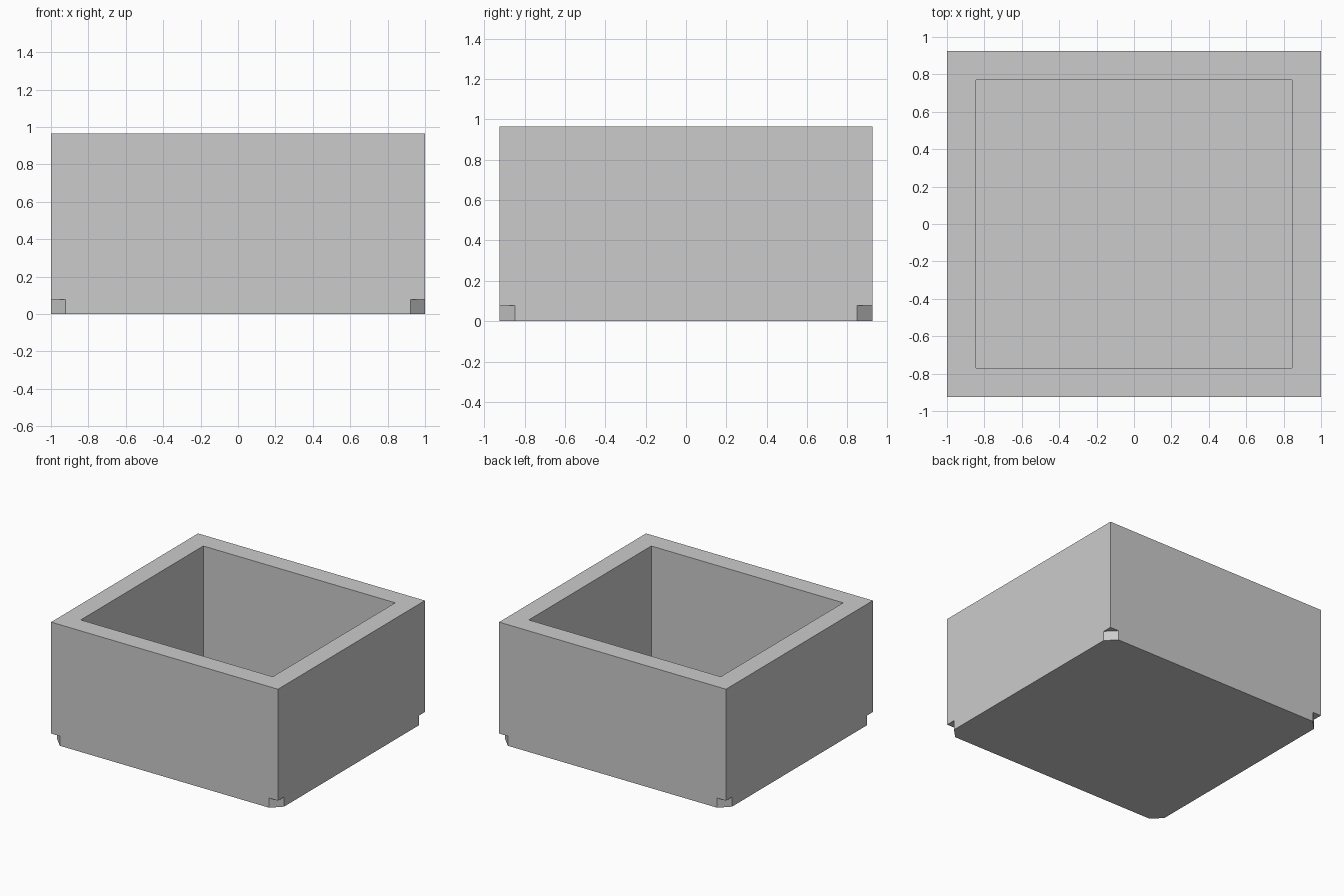
import bpy, bmesh, math

cube = bpy.data.objects.get("Cube")
if cube:
    bpy.data.objects.remove(cube, do_unlink=True)

WIDTH, DEPTH, HEIGHT = 2.0, 1.85, 0.965
UNIT = 0.077            # floor thickness, notch size, half the wall thickness

grey = bpy.data.materials.new("plain_grey")
grey.use_nodes = True
grey.diffuse_color = (0.6, 0.6, 0.6, 1)
grey.node_tree.nodes["Principled BSDF"].inputs["Base Color"].default_value = (0.6, 0.6, 0.6, 1)


def prism(name, outline, bottom, top):
    """Extrude a flat outline between two heights."""
    bm = bmesh.new()
    base = bm.faces.new([bm.verts.new((x, y, bottom)) for x, y in outline])
    up = bmesh.ops.extrude_face_region(bm, geom=[base])["geom"]
    for v in up:
        if isinstance(v, bmesh.types.BMVert):
            v.co.z = top
    bmesh.ops.recalc_face_normals(bm, faces=bm.faces)
    mesh = bpy.data.meshes.new(name)
    bm.to_mesh(mesh)
    bm.free()
    mesh.materials.append(grey)
    obj = bpy.data.objects.new(name, mesh)
    bpy.context.collection.objects.link(obj)
    return obj


def rectangle(w, d):
    return [(-w / 2, -d / 2), (w / 2, -d / 2), (w / 2, d / 2), (-w / 2, d / 2)]


def carve(target, cutter):
    """Cut one object out of another, then discard the cutter."""
    mod = target.modifiers.new(cutter.name, 'BOOLEAN')
    mod.operation = 'DIFFERENCE'
    mod.solver = 'EXACT'
    mod.object = cutter
    bpy.context.view_layer.objects.active = target
    bpy.ops.object.modifier_apply(modifier=mod.name)
    bpy.data.objects.remove(cutter, do_unlink=True)


# Outer block
box = prism("open_box", rectangle(WIDTH, DEPTH), 0, HEIGHT)

# Hollow interior with a thin floor
wall = 2 * UNIT
carve(box, prism("cavity", rectangle(WIDTH - 2 * wall, DEPTH - 2 * wall), UNIT, HEIGHT + 0.2))

# Diagonal notch under each corner
for sx in (-1, 1):
    for sy in (-1, 1):
        x, y = sx * WIDTH / 2, sy * DEPTH / 2
        reach = 2 * UNIT
        outline = [(x - sx * reach, y + sy * UNIT),
                   (x + sx * UNIT, y - sy * reach),
                   (x + sx * UNIT, y + sy * UNIT)]
        carve(box, prism("corner_notch", outline, -UNIT, UNIT))
